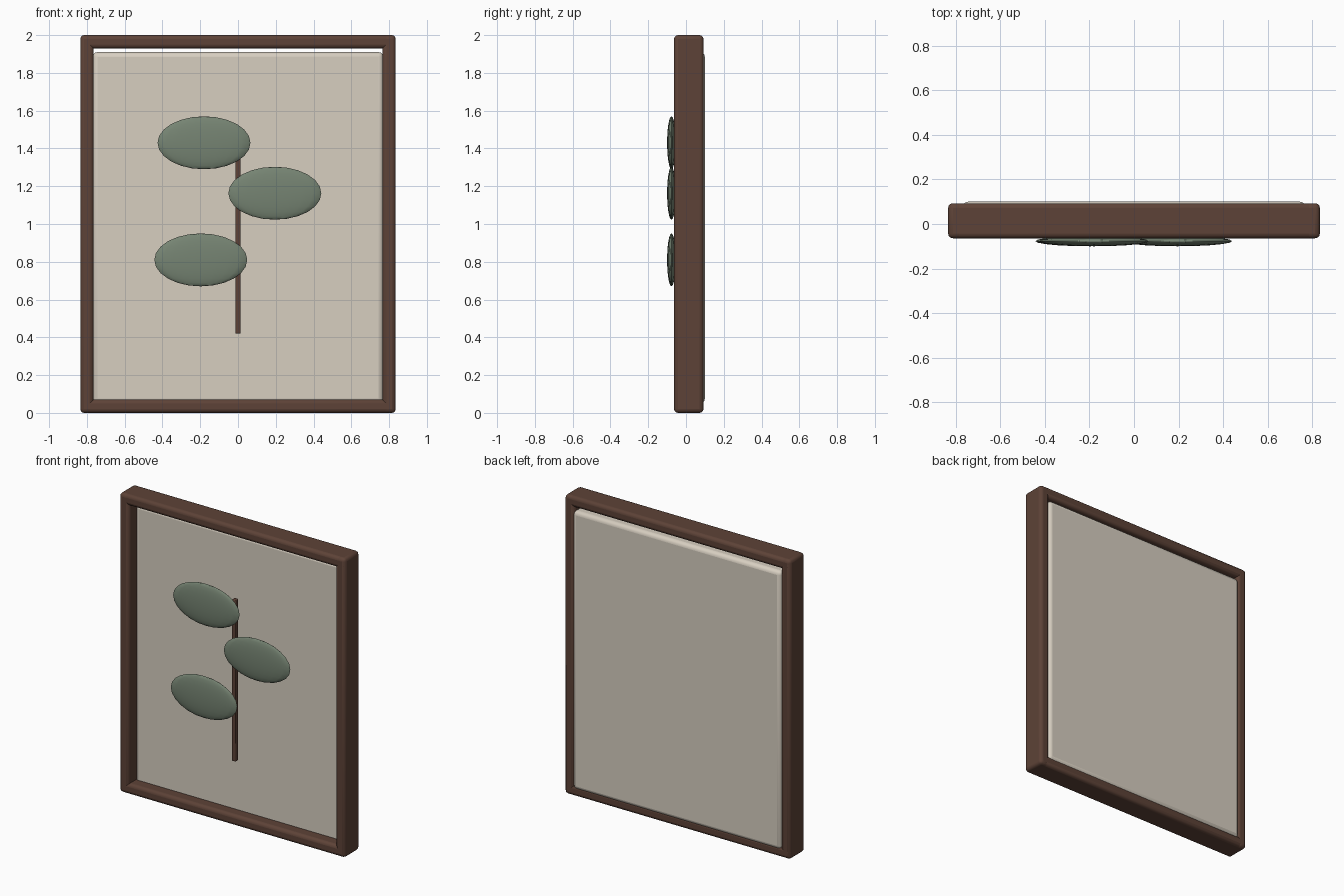
import bpy

if "Cube" in bpy.data.objects:
    bpy.data.objects.remove(bpy.data.objects["Cube"])


def material(name, rgb):
    m = bpy.data.materials.new(name)
    m.diffuse_color = (*rgb, 1)
    m.use_nodes = True
    m.node_tree.nodes["Principled BSDF"].inputs["Base Color"].default_value = m.diffuse_color
    return m


wood = material("dark_wood", (0.11, 0.055, 0.038))
canvas = material("canvas", (0.68, 0.62, 0.53))
sage = material("sage", (0.18, 0.23, 0.17))


def box(name, lo, hi, bevel, mat):
    """Rounded box between two corners."""
    bpy.ops.mesh.primitive_cube_add(
        size=1, location=[(a + b) / 2 for a, b in zip(lo, hi)])
    ob = bpy.context.object
    ob.name = name
    ob.scale = [b - a for a, b in zip(lo, hi)]
    bpy.ops.object.transform_apply(location=False, rotation=False, scale=True)
    mod = ob.modifiers.new("bevel", 'BEVEL')
    mod.width = bevel
    mod.segments = 3
    ob.data.materials.append(mat)
    bpy.ops.object.shade_smooth_by_angle()
    return ob


W, RAIL, FRONT, BACK = 0.835, 0.071, -0.064, 0.093

# Frame rails
for side, x in (("left", -W), ("right", W - RAIL)):
    box(f"frame_{side}", (x, FRONT, 0), (x + RAIL, BACK, 2), 0.021, wood)
for side, z in (("bottom", 0), ("top", 2 - RAIL)):
    box(f"frame_{side}", (-W, FRONT, z), (W, BACK, z + RAIL), 0.021, wood)

# Backing panel, slightly proud of the frame at the back
box("panel", (-0.77, 0.012, 0.05), (0.77, 0.1, 1.91), 0.025, canvas)

# Stem
box("stem", (-0.014, -0.046, 0.42), (0.014, -0.016, 1.5), 0.005, wood)

# Leaves
for i, (x, z) in enumerate(((-0.18, 1.43), (0.195, 1.163), (-0.197, 0.81))):
    bpy.ops.mesh.primitive_uv_sphere_add(
        segments=20, ring_count=12, radius=1, location=(x, -0.077, z))
    leaf = bpy.context.object
    leaf.name = f"leaf_{i + 1}"
    leaf.scale = (0.246, 0.023, 0.14)
    bpy.ops.object.transform_apply(location=False, rotation=False, scale=True)
    leaf.data.materials.append(sage)
    bpy.ops.object.shade_smooth_by_angle()
